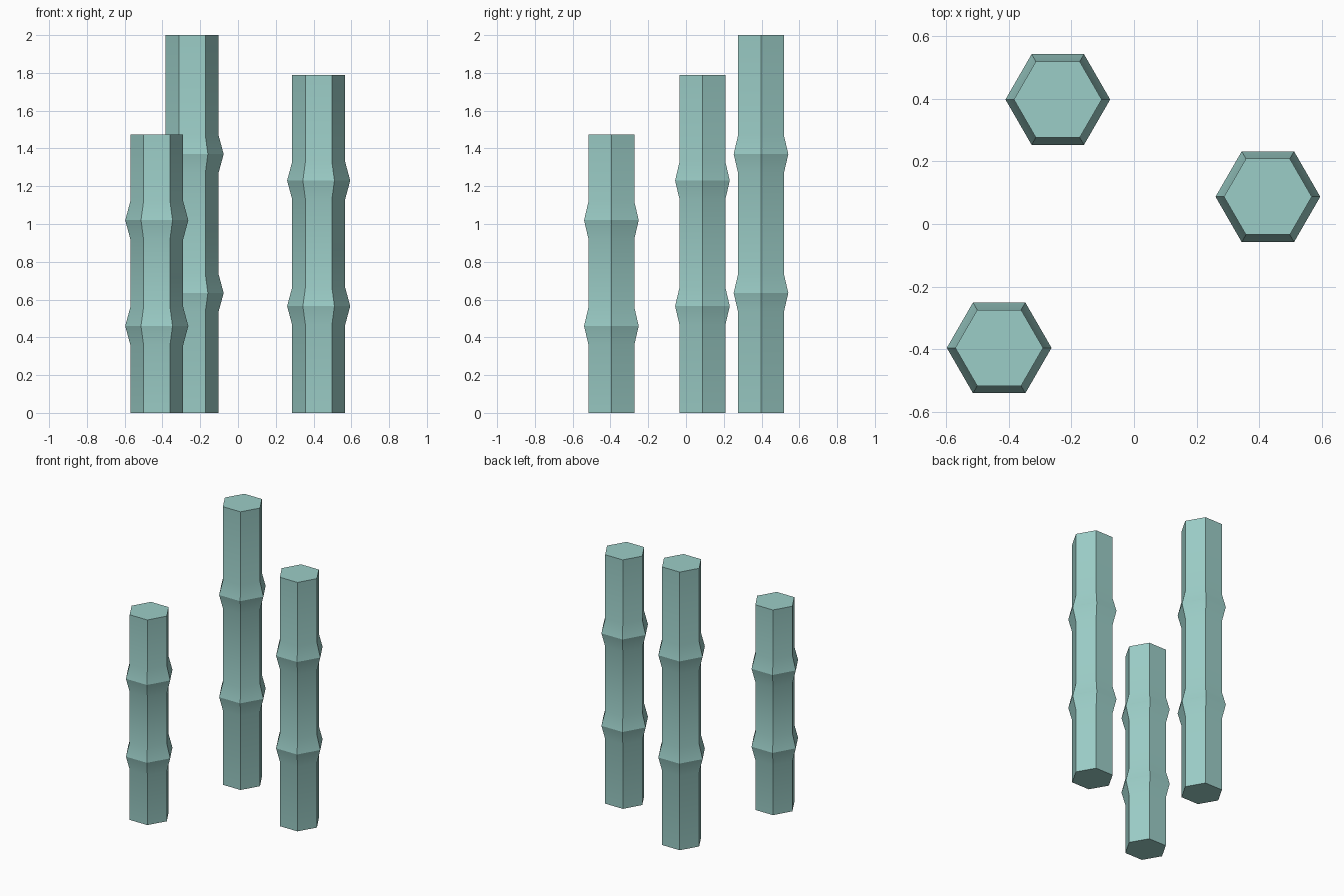
import bpy, bmesh, math

if "Cube" in bpy.data.objects:
    bpy.data.objects.remove(bpy.data.objects["Cube"])

R, R_NODE, HALF = 0.14, 0.167, 0.10   # stalk radius, node radius, node half height

mat = bpy.data.materials.new("pale_teal")
mat.diffuse_color = (0.33, 0.61, 0.57, 1)
mat.use_nodes = True
mat.node_tree.nodes["Principled BSDF"].inputs["Base Color"].default_value = mat.diffuse_color


def stalk(name, x, y, height, nodes):
    # hexagonal profile rings from the ground up, flaring at each node
    rings = [(0, R)]
    for z in nodes:
        rings += [(z - HALF, R), (z, R_NODE), (z + HALF, R)]
    rings.append((height, R))

    bm = bmesh.new()
    loops = [[bm.verts.new((r * math.cos(i * math.pi / 3), r * math.sin(i * math.pi / 3), z))
              for i in range(6)] for z, r in rings]
    for low, high in zip(loops, loops[1:]):
        for i in range(6):
            j = (i + 1) % 6
            bm.faces.new((low[i], low[j], high[j], high[i]))
    # end caps
    bm.faces.new(loops[0][::-1])
    bm.faces.new(loops[-1])

    mesh = bpy.data.meshes.new(name)
    bm.to_mesh(mesh)
    bm.free()
    mesh.materials.append(mat)
    obj = bpy.data.objects.new(name, mesh)
    obj.location = (x, y, 0)
    bpy.context.collection.objects.link(obj)

    # blend the shallow bends, keep the hexagon and node edges crisp
    bpy.ops.object.select_all(action='DESELECT')
    obj.select_set(True)
    bpy.context.view_layer.objects.active = obj
    bpy.ops.object.shade_smooth_by_angle(angle=math.radians(20))


# three bamboo stalks of different heights
stalk("tall_stalk", -0.243, 0.397, 2.0, (0.635, 1.37))
stalk("middle_stalk", 0.427, 0.087, 1.79, (0.565, 1.23))
stalk("short_stalk", -0.43, -0.395, 1.475, (0.46, 1.02))
